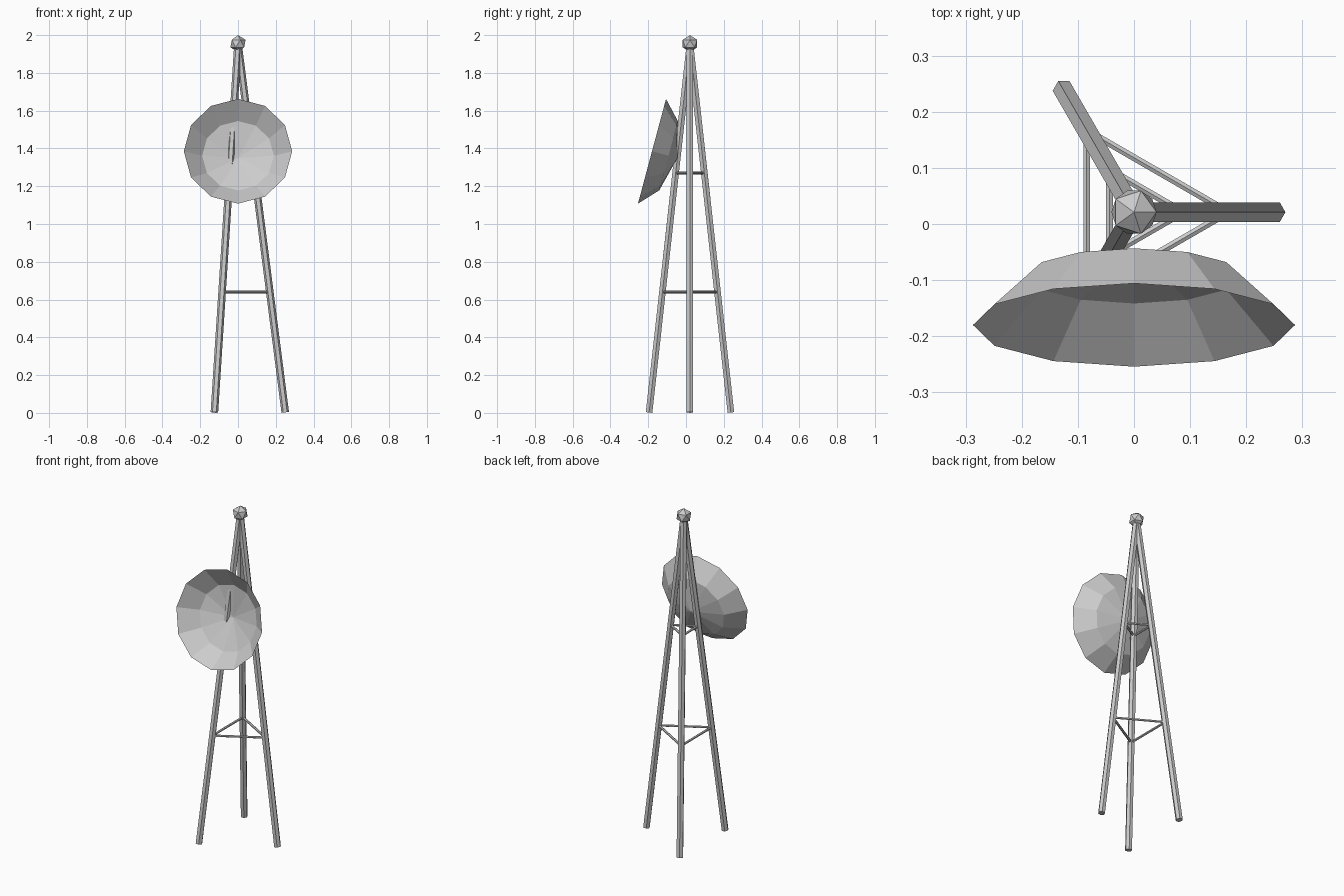
import bpy, bmesh
from math import radians, cos, sin, pi
from mathutils import Vector, Matrix

if "Cube" in bpy.data.objects:
    bpy.data.objects.remove(bpy.data.objects["Cube"], do_unlink=True)

grey = bpy.data.materials.new("light grey metal")
grey.use_nodes = True
grey.diffuse_color = (0.6, 0.6, 0.6, 1)
grey.node_tree.nodes["Principled BSDF"].inputs["Base Color"].default_value = (0.6, 0.6, 0.6, 1)


def add_object(name, bm, matrix):
    mesh = bpy.data.meshes.new(name)
    bm.to_mesh(mesh)
    bm.free()
    mesh.materials.append(grey)
    obj = bpy.data.objects.new(name, mesh)
    obj.matrix_world = matrix
    bpy.context.collection.objects.link(obj)
    return obj


def frame(origin, axis, side):
    """Placement with local z along axis and local x towards side."""
    z = axis.normalized()
    x = (side - z * side.dot(z)).normalized()
    m = Matrix((x, z.cross(x), z)).transposed().to_4x4()
    m.translation = origin
    return m


def add_bar(name, a, b, radius, side):
    """Six-sided bar from a to b with one edge facing side."""
    bm = bmesh.new()
    # the first corner of the cone lies on +y, so turn it onto +x
    bmesh.ops.create_cone(bm, cap_ends=True, segments=6, radius1=radius,
                          radius2=radius, depth=(b - a).length,
                          matrix=Matrix.Rotation(pi / 2, 4, 'Z'))
    add_object(name, bm, frame((a + b) / 2, b - a, side))


# Tripod legs
UP = Vector((0, 0, 1))
apex = Vector((0, 0.021, 1.955))
foot_z, spread = 0.003, 0.25
names = ("left", "back_right", "front_right")
outward = [Vector((cos(i * 2 * pi / 3), sin(i * 2 * pi / 3), 0)) for i in range(3)]
feet = [Vector((0, 0.021, foot_z)) + d * spread for d in outward]
for name, foot, d in zip(names, feet, outward):
    add_bar(name + "_leg", foot, apex, 0.02, d)

# Two triangles of thin braces between the legs
for level, height in (("lower", 0.64), ("upper", 1.27)):
    t = (height - foot_z) / (apex.z - foot_z)
    joints = [f.lerp(apex, t) for f in feet]
    for i in range(3):
        add_bar(f"{level}_brace_{i + 1}", joints[i], joints[(i + 1) % 3], 0.007, UP)

# Faceted ball on the tip
bm = bmesh.new()
bmesh.ops.create_icosphere(bm, subdivisions=1, radius=0.045)
add_object("top_ball", bm, Matrix.Translation(apex))

# Twelve-sided dish: thin shell of an outer band and a shallow inner cone
bm = bmesh.new()
rings = []
for radius, height in ((0.287, 0), (0.19, -0.0906)):
    rings.append([bm.verts.new((radius * cos(a), radius * sin(a), height))
                  for a in (i * pi / 6 for i in range(12))])
centre = bm.verts.new((0, 0, -0.139))
for i in range(12):
    j = (i + 1) % 12
    bm.faces.new((rings[0][i], rings[0][j], rings[1][j], rings[1][i]))
    bm.faces.new((rings[1][i], rings[1][j], centre))
bmesh.ops.recalc_face_normals(bm, faces=bm.faces)
tilt = radians(15)
add_object("dish", bm, frame(Vector((0, -0.18, 1.385)),
                             Vector((0, -cos(tilt), sin(tilt))), UP))
